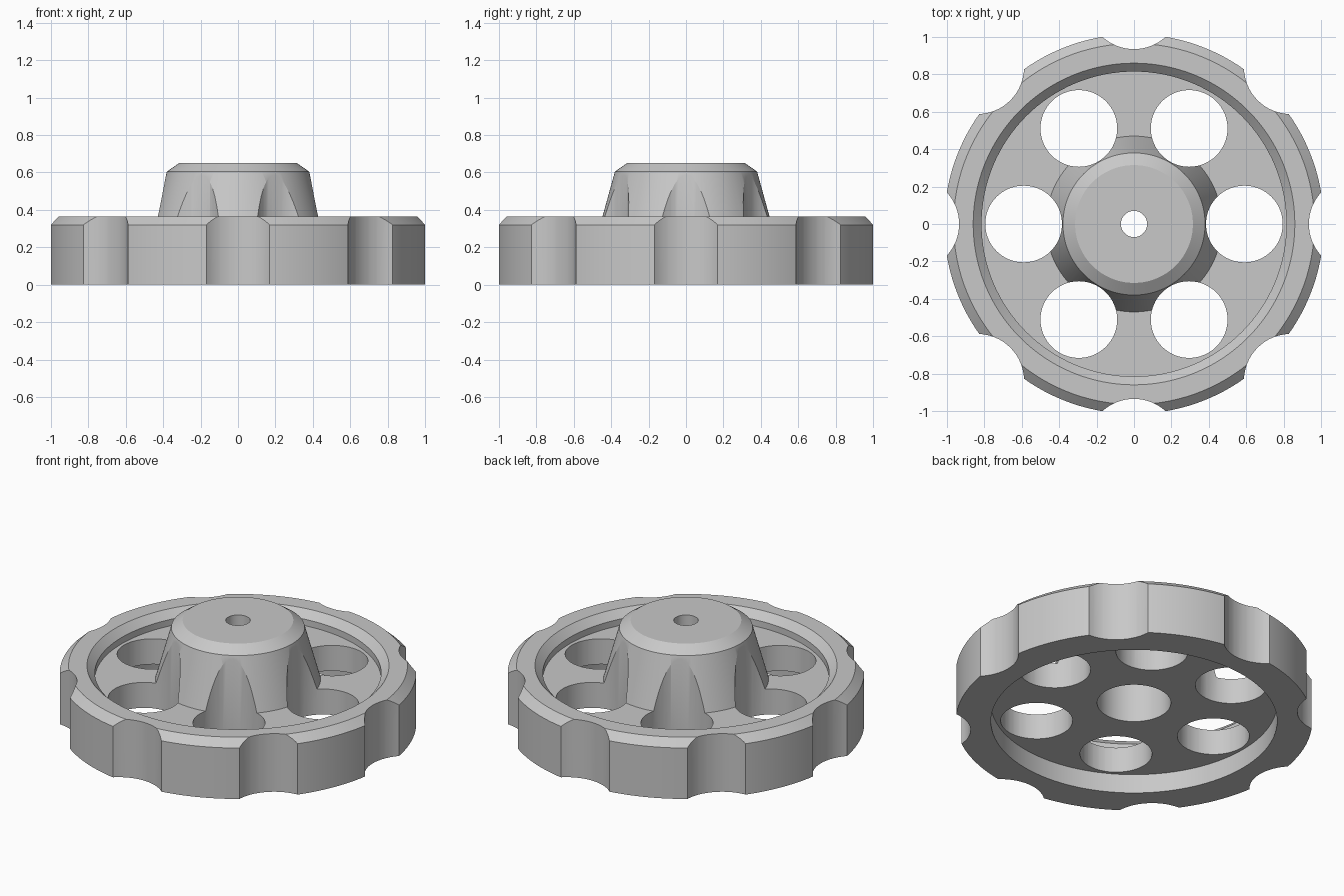
import bpy
import bmesh
from math import cos, sin, pi, radians
from mathutils import Matrix

default = bpy.data.objects.get("Cube")
if default:
    bpy.data.objects.remove(default, do_unlink=True)

grey = bpy.data.materials.new("light grey metal")
grey.use_nodes = True
colour = (0.58, 0.58, 0.58, 1)
grey.diffuse_color = colour
grey.node_tree.nodes["Principled BSDF"].inputs["Base Color"].default_value = colour


def make_object(name, bm):
    bmesh.ops.recalc_face_normals(bm, faces=bm.faces)
    mesh = bpy.data.meshes.new(name)
    bm.to_mesh(mesh)
    bm.free()
    mesh.materials.append(grey)
    obj = bpy.data.objects.new(name, mesh)
    bpy.context.collection.objects.link(obj)
    return obj


def lathe(name, profile, segments=128):
    """Revolve a closed (radius, height) profile about z."""
    bm = bmesh.new()
    rings = []
    for i in range(segments):
        a = 2 * pi * i / segments
        rings.append([bm.verts.new((r * cos(a), r * sin(a), z)) for r, z in profile])
    n = len(profile)
    for i in range(segments):
        here, there = rings[i], rings[(i + 1) % segments]
        for j in range(n):
            k = (j + 1) % n
            bm.faces.new((here[j], there[j], there[k], here[k]))
    return make_object(name, bm)


def cylinder_ring(name, count, distance, radius):
    """Upright cutting cylinders spaced evenly around the axis."""
    bm = bmesh.new()
    for i in range(count):
        a = 2 * pi * i / count
        place = Matrix.Translation((distance * cos(a), distance * sin(a), 0.3))
        bmesh.ops.create_cone(bm, cap_ends=True, segments=64, radius1=radius,
                              radius2=radius, depth=1.2, matrix=place)
    obj = make_object(name, bm)
    obj.hide_render = True
    return obj


# Wheel body: rim, recessed web and tapered hub with a stepped bore
wheel = lathe("handwheel", [
    (0.815, 0), (1.015, 0), (1.015, 0.32), (0.965, 0.365),   # rim outside
    (0.86, 0.365), (0.815, 0.32), (0.815, 0.28),             # rim inside
    (0.47, 0.28), (0.38, 0.605), (0.315, 0.65),              # web and hub
    (0.07, 0.65), (0.07, 0.52), (0.21, 0.52), (0.21, 0.12),  # bore
    (0.815, 0.12),                                           # underside recess
])

# Grip notches round the rim, and web holes that also scallop the hub
cutters = [cylinder_ring("grip_notch_cutter", 8, 1.185, 0.25),
           cylinder_ring("web_hole_cutter", 6, 0.59, 0.205)]
for cutter in cutters:
    cut = wheel.modifiers.new(cutter.name, 'BOOLEAN')
    cut.operation = 'DIFFERENCE'
    cut.solver = 'EXACT'
    cut.object = cutter

# Bake the cuts and discard the cutters
graph = bpy.context.evaluated_depsgraph_get()
baked = bpy.data.meshes.new_from_object(wheel.evaluated_get(graph))
wheel.modifiers.clear()
wheel.data = baked
for cutter in cutters:
    bpy.data.objects.remove(cutter, do_unlink=True)

# Smooth the round walls, keep the machined edges crisp
bpy.ops.object.select_all(action='DESELECT')
wheel.select_set(True)
bpy.context.view_layer.objects.active = wheel
bpy.ops.object.shade_smooth_by_angle(angle=radians(25))
